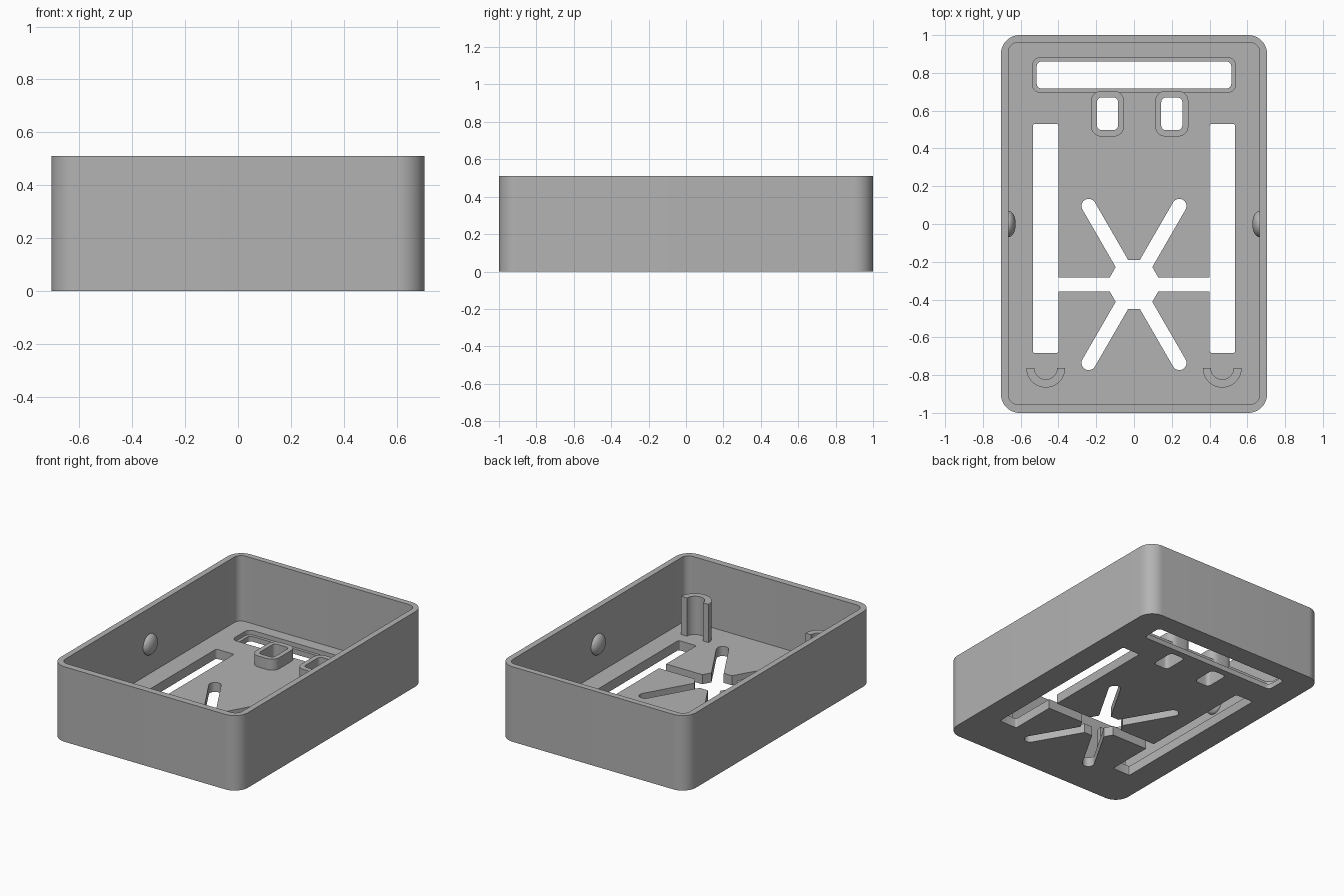
import bpy, bmesh
from math import sin, cos, pi, radians
from mathutils import Vector

cube = bpy.data.objects.get("Cube")
if cube:
    bpy.data.objects.remove(cube, do_unlink=True)

grey = bpy.data.materials.new("light grey plastic")
grey.use_nodes = True
COLOUR = (0.45, 0.45, 0.45, 1)
grey.diffuse_color = COLOUR
grey.node_tree.nodes["Principled BSDF"].inputs["Base Color"].default_value = COLOUR

HEIGHT, FLOOR = 0.51, 0.065


def arc(cx, cy, r, start, end, steps):
    angles = [radians(start + (end - start) * i / steps) for i in range(steps + 1)]
    return [(cx + r * cos(a), cy + r * sin(a)) for a in angles]


def rounded_rect(x0, x1, y0, y1, r, steps=6):
    corners = [(x1 - r, y1 - r), (x0 + r, y1 - r), (x0 + r, y0 + r), (x1 - r, y0 + r)]
    return [p for i, (cx, cy) in enumerate(corners)
            for p in arc(cx, cy, r, 90 * i, 90 * i + 90, steps)]


def prism(name, outline, z0, z1):
    """Extrude a closed outline from z0 to z1."""
    bm = bmesh.new()
    base = bm.faces.new([bm.verts.new((x, y, z0)) for x, y in outline])
    top = bmesh.ops.extrude_face_region(bm, geom=[base])["geom"]
    verts = [v for v in top if isinstance(v, bmesh.types.BMVert)]
    bmesh.ops.translate(bm, verts=verts, vec=(0, 0, z1 - z0))
    bmesh.ops.recalc_face_normals(bm, faces=bm.faces)
    return finish(name, bm)


def finish(name, bm):
    mesh = bpy.data.meshes.new(name)
    bm.to_mesh(mesh)
    bm.free()
    mesh.materials.append(grey)
    obj = bpy.data.objects.new(name, mesh)
    bpy.context.collection.objects.link(obj)
    return obj


def cut(obj, outline, z0, z1):
    """Subtract a prism from an object and discard the cutter."""
    cutter = prism("cutter", outline, z0, z1)
    mod = obj.modifiers.new("cut", "BOOLEAN")
    mod.operation, mod.solver, mod.object = "DIFFERENCE", "EXACT", cutter
    bpy.context.view_layer.update()
    deps = bpy.context.evaluated_depsgraph_get()
    result = bpy.data.meshes.new_from_object(obj.evaluated_get(deps))
    obj.modifiers.clear()
    obj.data = result
    bpy.data.objects.remove(cutter, do_unlink=True)


def shade(obj):
    bpy.ops.object.select_all(action="DESELECT")
    obj.select_set(True)
    bpy.context.view_layer.objects.active = obj
    bpy.ops.object.shade_smooth_by_angle(angle=radians(30))


# Open tray: outer shell with a hollow interior
tray = prism("tray", rounded_rect(-0.705, 0.705, -1, 1, 0.1, 12), 0, HEIGHT)
cut(tray, rounded_rect(-0.665, 0.665, -0.955, 0.96, 0.05, 8), FLOOR, 1)

# Long side slots
for side in (-1, 1):
    xs = sorted((side * 0.4, side * 0.535))
    cut(tray, rounded_rect(*xs, -0.683, 0.53, 0.012, 3), -0.1, 0.2)

# Wide rear slot with a shallow recess around it
cut(tray, rounded_rect(-0.537, 0.537, 0.697, 0.88, 0.04), 0.035, 0.2)
cut(tray, rounded_rect(-0.515, 0.515, 0.717, 0.86, 0.025), -0.1, 0.2)

# Star opening: hexagonal hub, four round-ended arms, and a cross arm between the slots
HUB_Y, ARM = -0.32, 0.038
star = []
for k in range(6):
    turn = 60 * k
    reach = 0.48 if k % 3 else 0.42
    tip = arc(reach, 0, ARM, -90, 90, 10) if k % 3 else [(reach, -ARM), (reach, ARM)]
    root = 0.15 - ARM / 3 ** 0.5
    limb = [(root, -ARM)] + tip + [(root, ARM)]
    c, s = cos(radians(turn)), sin(radians(turn))
    star += [(x * c - y * s, HUB_Y + x * s + y * c) for x, y in limb]
cut(tray, star, -0.1, 0.2)

# Raised collars around the two small openings
for label, cx in (("left", 0.2), ("right", -0.14)):
    hole = rounded_rect(cx - 0.056, cx + 0.056, 0.497, 0.67, 0.025)
    cut(tray, hole, -0.1, 0.2)
    outer = rounded_rect(cx - 0.088, cx + 0.088, 0.463, 0.705, 0.055)
    collar = prism(label + "_collar", outer, 0.03, 0.14)
    cut(collar, hole, -0.1, 0.3)
    shade(collar)
shade(tray)

# Half-round front posts and wall bumps
for label, side in (("left", 1), ("right", -1)):
    cx, cy = side * 0.467, -0.763
    ring = arc(cx, cy, 0.103, 180, 360, 24) + arc(cx, cy, 0.06, 360, 180, 24)
    shade(prism(label + "_post", ring, FLOOR - 0.01, 0.325))

    bm = bmesh.new()
    bmesh.ops.create_uvsphere(bm, u_segments=32, v_segments=16, radius=1)
    bmesh.ops.scale(bm, verts=bm.verts, vec=(0.039, 0.07, 0.07))
    bmesh.ops.translate(bm, verts=bm.verts, vec=Vector((side * 0.665, 0, 0.265)))
    shade(finish(label + "_wall_bump", bm))
